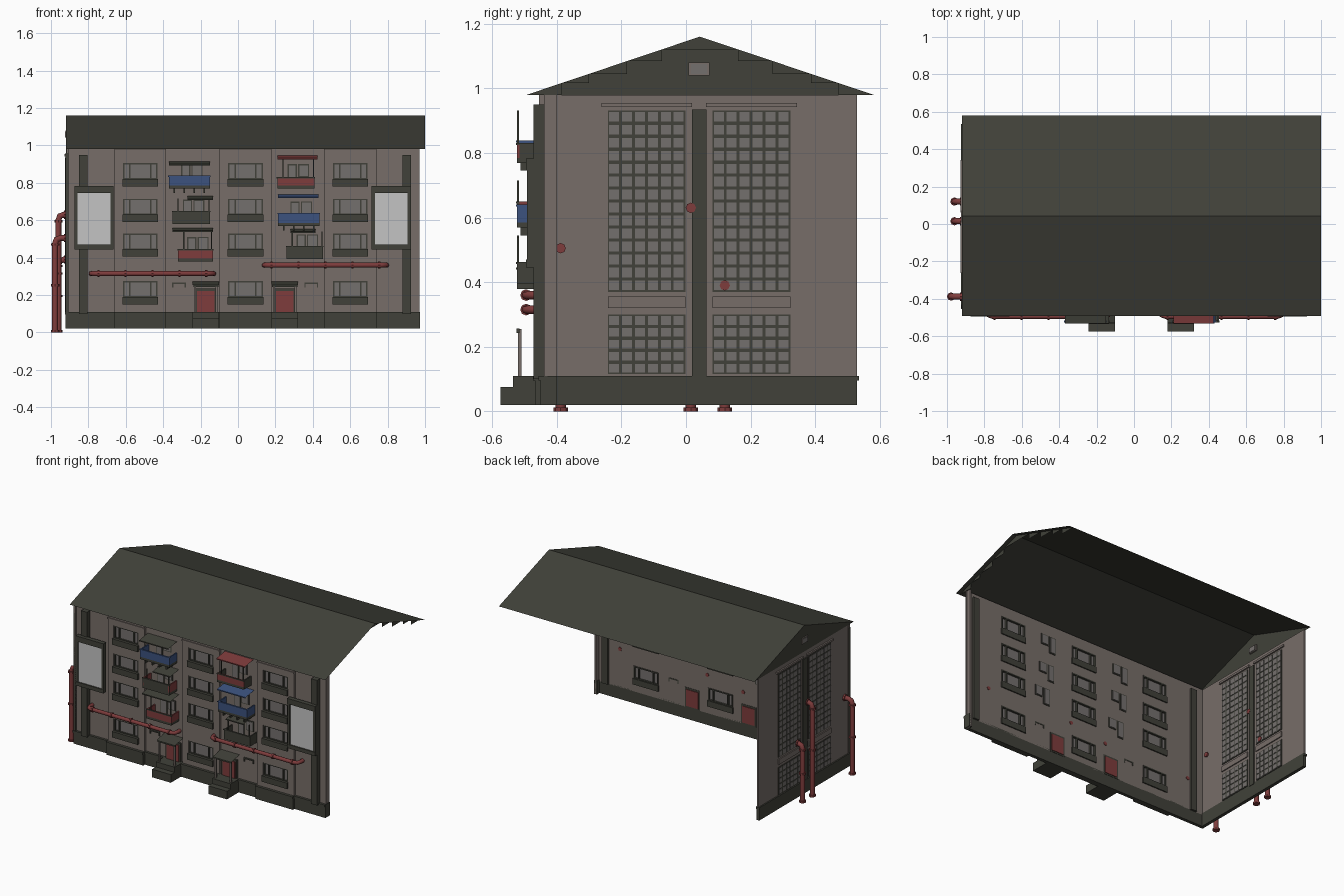
import bpy, bmesh, math
from mathutils import Vector

if "Cube" in bpy.data.objects:
    bpy.data.objects.remove(bpy.data.objects["Cube"])


def mat(name, c):
    m = bpy.data.materials.new(name)
    m.diffuse_color = (*c, 1)
    m.use_nodes = True
    m.node_tree.nodes["Principled BSDF"].inputs["Base Color"].default_value = m.diffuse_color
    return m


WALL = mat("grey_brown_plaster", (0.185, 0.155, 0.14))
DARK = mat("dark_olive", (0.052, 0.053, 0.041))
RED = mat("dull_red", (0.21, 0.045, 0.045))
BLUE = mat("dull_blue", (0.045, 0.085, 0.21))
GLASS = mat("grey_glass", (0.175, 0.16, 0.155))
BOARD = mat("pale_grey", (0.55, 0.55, 0.55))


def finish(bm, name, m):
    bmesh.ops.recalc_face_normals(bm, faces=bm.faces)
    me = bpy.data.meshes.new(name)
    bm.to_mesh(me)
    bm.free()
    me.materials.append(m)
    ob = bpy.data.objects.new(name, me)
    bpy.context.collection.objects.link(ob)
    return ob


def boxes(name, m, items):
    """items: (x0, x1, y0, y1, z0, z1)"""
    bm = bmesh.new()
    for x0, x1, y0, y1, z0, z1 in items:
        vs = bmesh.ops.create_cube(bm, size=1)["verts"]
        for v in vs:
            v.co = Vector((x0 if v.co.x < 0 else x1,
                           y0 if v.co.y < 0 else y1,
                           z0 if v.co.z < 0 else z1))
    return finish(bm, name, m)


def plates(name, m, polys):
    bm = bmesh.new()
    for p in polys:
        bm.faces.new([bm.verts.new(q) for q in p])
    return finish(bm, name, m)


def pipe(name, pts, r, flanges):
    """rounded polyline tube with flange rings at (position, axis)"""
    pts = [Vector(p) for p in pts]
    path = [pts[0]]
    for a, b, c in zip(pts, pts[1:], pts[2:]):
        ia, ic = b + (a - b).normalized() * 0.03, b + (c - b).normalized() * 0.03
        path += [ia, (ia + ic) / 4 + b / 2, ic]
    path.append(pts[-1])
    cu = bpy.data.curves.new(name, "CURVE")
    cu.dimensions = "3D"
    cu.bevel_depth, cu.bevel_resolution, cu.use_fill_caps = r, 2, True
    sp = cu.splines.new("POLY")
    sp.points.add(len(path) - 1)
    for p, q in zip(sp.points, path):
        p.co = (*q, 1)
    cu.materials.append(RED)
    bpy.context.collection.objects.link(bpy.data.objects.new(name, cu))
    bm = bmesh.new()
    for pos, ax in flanges:
        rot = Vector((0, 0, 1)).rotation_difference(Vector(ax)).to_matrix().to_4x4()
        rot.translation = Vector(pos)
        bmesh.ops.create_cone(bm, segments=8, radius1=r * 1.4, radius2=r * 1.4,
                              depth=0.012, cap_ends=True, matrix=rot)
    finish(bm, name + "_flanges", RED)


# --- front wall: plain strips and window bays with real openings
YW, YB, T = -0.44, -0.455, 0.012
TOPS = (0.905, 0.715, 0.53, 0.275)
BAYS = ((-0.66, -0.385), (-0.10, 0.18), (0.46, 0.74))
STRIPS = ((-0.92, -0.66), (-0.385, -0.10), (0.18, 0.46), (0.74, 0.97))
wall = [(a, b, YW, YW + T, 0.1, 0.98) for a, b in STRIPS]
frames, panes, sills, lintels, plinth = [], [], [], [], []
for a, b in BAYS:
    c = (a + b) / 2
    l, r = c - 0.093, c + 0.093
    wall += [(a, l, YB, YW + T, 0.1, 0.98), (r, b, YB, YW + T, 0.1, 0.98)]
    edges = [0.98] + [e for t in TOPS for e in (t, t - 0.09)] + [0.1]
    wall += [(l, r, YB, YW + T, edges[i + 1], edges[i]) for i in range(0, len(edges), 2)]
    lintels.append((a, b, YB - 0.006, YB, 0.94, 0.95))
    for t in TOPS:
        y0, y1 = YB + 0.004, YW + 0.016
        frames += [(l, r, y0, y1, t - 0.008, t), (l, r, y0, y1, t - 0.09, t - 0.08)]
        frames += [(c + d - 0.004, c + d + 0.004, y0, y1, t - 0.09, t)
                   for d in (-0.089, -0.055, 0.055, 0.089)]
        panes.append((l, r, YB + 0.012, YB + 0.018, t - 0.09, t))
        sills.append((l - 0.003, r + 0.003, YB - 0.014, YW + 0.02, t - 0.125, t - 0.085))
    plinth += [(a, b, YB - 0.012, YW + T, 0.02, 0.095), (a, b, YB - 0.018, YW + T, 0.095, 0.11)]
wall.append((0.955, 0.967, YW, -0.40, 0.02, 0.98))
boxes("front_wall", WALL, wall)
boxes("window_frames", DARK, frames)
boxes("window_panes", GLASS, panes)
boxes("window_sills", DARK, sills)
boxes("bay_lintels", WALL, lintels)
for a, b in STRIPS:
    plinth += [(a, b, YW - 0.01, YW + T, 0.02, 0.095), (a, b, YW - 0.016, YW + T, 0.095, 0.11)]
plinth += [(-0.922, -0.90, -0.45, 0.53, 0.02, 0.095), (-0.926, -0.90, -0.455, 0.535, 0.095, 0.11),
           (0.95, 0.972, -0.45, -0.40, 0.02, 0.11)]
boxes("plinth", DARK, plinth)
# dark corner pilasters
boxes("corner_pilasters", DARK, [(x - 0.022, x + 0.022, -0.472, -0.415, 0.1, 0.95) for x in (-0.827, 0.902)]
      + [(-0.921, -0.905, -0.45, -0.43, 0.1, 0.96)])

# --- left end wall with glass-block grids on both faces
XE = -0.917
boxes("end_wall", WALL, [(XE, XE + 0.012, -0.45, 0.53, 0.1, 0.98)])
grid, blocks, trim = [], [], []
for ya in (-0.242, 0.082):
    for z0, z1, rows in ((0.115, 0.30, 5), (0.37, 0.932, 14)):
        grid.append((XE - 0.004, XE + 0.016, ya, ya + 0.241, z0, z1))
        pz = (z1 - z0) / rows
        for i in range(6):
            for j in range(rows):
                y, z = ya + 0.004 + i * 0.04, z0 + j * pz + 0.005
                blocks.append((XE - 0.006, XE + 0.018, y, y + 0.031, z, z + pz - 0.010))
    trim += [(XE - 0.007, XE + 0.019, ya, ya + 0.241, 0.32, 0.355),
             (XE - 0.010, XE + 0.022, ya - 0.02, ya + 0.261, 0.942, 0.955)]
boxes("block_grid", DARK, grid)
boxes("glass_blocks", GLASS, blocks)
boxes("end_wall_trim", WALL, trim)
boxes("end_pilaster", DARK, [(XE - 0.008, XE + 0.02, 0.018, 0.064, 0.1, 0.935)])

# --- roof slopes, end gable and stepped gable teeth at the open end
YR, ZR, ZE, YF, YK = 0.043, 1.16, 0.98, -0.493, 0.58
plates("roof", DARK, [
    [(-0.92, YF, ZE), (1.0, YF, ZE), (1.0, YR, ZR), (-0.92, YR, ZR)],
    [(-0.92, YR, ZR), (1.0, YR, ZR), (1.0, YK, ZE), (-0.92, YK, ZE)]])
plates("end_gable", DARK, [[(XE, YF, ZE), (XE, YK, ZE), (XE, YR, ZR)]])
teeth = []
for ye in (YF, YK):
    steps = [0, 0.2, 0.36, 0.58, 0.78, 1]
    for s, t in zip(steps, steps[1:]):
        y0, y1 = ye + (YR - ye) * s, ye + (YR - ye) * t
        z0, z1 = ZE + (ZR - ZE) * s, ZE + (ZR - ZE) * t
        teeth.append([(0.97, y0, z0), (0.97, y1, z0), (0.97, y1, z1)])
plates("gable_teeth", DARK, teeth)
boxes("attic_window_frame", WALL, [(XE - 0.006, XE + 0.01, 0.008, 0.072, 1.04, 1.08)])
boxes("attic_window_pane", GLASS, [(XE - 0.009, XE + 0.013, 0.015, 0.065, 1.045, 1.075)])


# --- balconies: tray, railing panels, posts, sloped canopy and door behind
def balcony(name, x0, x1, z0, z1, body, side, roof, rx0, rx1, rz, feet):
    yf, yb, t = -0.523, YW, 0.008
    boxes(name + "_floor", DARK, [(x0, x1, yf, yb, z0 - 0.016, z0)])
    boxes(name + "_front", body, [(x0, x1, yf, yf + t, z0, z1)])
    boxes(name + "_sides", side, [(x0, x0 + t, yf, yb, z0, z1), (x1 - t, x1, yf, yb, z0, z1)])
    boxes(name + "_rail", body if feet else DARK, [(x0 - 0.003, x1 + 0.003, yf - 0.004, yf + t, z1 - 0.006, z1)])
    if feet:
        n = 4
        boxes(name + "_brackets", DARK, [(x - 0.004, x + 0.004, yf + 0.01, yb, z0 - 0.04, z0 - 0.016)
              for x in (x0 + 0.03 + i * (x1 - x0 - 0.06) / (n - 1) for i in range(n))])
    else:
        boxes(name + "_posts", DARK, [(x - 0.003, x + 0.003, yf, yf + 0.006, z1, rz)
              for x in (x0 + 0.03, x1 - 0.006)])
    plates(name + "_canopy", roof, [
        [(rx0, -0.532, rz), (rx1, -0.532, rz), (rx1, yb, rz + 0.014), (rx0, yb, rz + 0.014)],
        [(rx0, -0.532, rz - 0.007), (rx1, -0.532, rz - 0.007), (rx1, -0.532, rz), (rx0, -0.532, rz)]])
    c = (x0 + x1) / 2
    boxes(name + "_door_frame", DARK, [(c - 0.045, c + 0.005, YW - 0.004, YW + 0.016, z0, z0 + 0.115),
                                       (c + 0.012, c + 0.07, YW - 0.004, YW + 0.016, z0 + 0.045, z0 + 0.115)])
    boxes(name + "_door_glass", GLASS, [(c - 0.038, c - 0.002, YW - 0.007, YW + 0.019, z0 + 0.006, z0 + 0.108),
                                        (c + 0.018, c + 0.064, YW - 0.007, YW + 0.019, z0 + 0.051, z0 + 0.109)])


balcony("balcony_left_top", -0.37, -0.15, 0.785, 0.838, BLUE, BLUE, DARK, -0.37, -0.15, 0.90, True)
balcony("balcony_left_middle", -0.35, -0.15, 0.595, 0.65, DARK, RED, DARK, -0.27, -0.135, 0.715, False)
balcony("balcony_left_low", -0.32, -0.135, 0.395, 0.445, RED, RED, DARK, -0.35, -0.135, 0.545, False)
balcony("balcony_right_top", 0.21, 0.41, 0.785, 0.83, RED, DARK, RED, 0.21, 0.425, 0.932, False)
balcony("balcony_right_middle", 0.215, 0.435, 0.585, 0.64, BLUE, BLUE, BLUE, 0.215, 0.43, 0.725, True)
balcony("balcony_right_low", 0.26, 0.455, 0.41, 0.462, DARK, DARK, DARK, 0.28, 0.415, 0.54, False)

# --- entrances: porch, step, door, canopy on posts, low vent surround
for tag, c, vx in (("left", -0.172, -0.315), ("right", 0.25, 0.392)):
    boxes(tag + "_porch", DARK, [(c - 0.07, c + 0.07, -0.575, YW, 0.02, 0.075),
                                 (c - 0.07, c + 0.07, -0.535, YW, 0.075, 0.11)])
    boxes(tag + "_door_frame", DARK, [(c - 0.057, c + 0.057, YW - 0.012, YW + 0.014, 0.1, 0.235)])
    boxes(tag + "_door", RED, [(c - 0.046, c + 0.046, YW - 0.018, YW + 0.018, 0.11, 0.222)])
    boxes(tag + "_posts", WALL, [(c + s - 0.005, c + s + 0.005, -0.52, -0.51, 0.11, 0.255) for s in (-0.057, 0.057)])
    plates(tag + "_canopy", DARK, [
        [(c - 0.07, -0.53, 0.255), (c + 0.07, -0.53, 0.255), (c + 0.07, YW, 0.272), (c - 0.07, YW, 0.272)]])
    boxes(tag + "_canopy_edge", DARK, [(c - 0.067, c + 0.067, -0.525, -0.515, 0.243, 0.256)])
    boxes(tag + "_vent", DARK, [(vx - 0.037, vx + 0.037, YW - 0.008, YW + 0.014, 0.258, 0.266),
                                (vx - 0.037, vx - 0.030, YW - 0.008, YW + 0.014, 0.24, 0.258),
                                (vx + 0.030, vx + 0.037, YW - 0.008, YW + 0.014, 0.24, 0.258)])

# --- notice boards
for tag, a, b in (("left", -0.875, -0.665), ("right", 0.715, 0.925)):
    boxes(tag + "_board_back", DARK, [(a, b, -0.482, -0.465, 0.45, 0.775)])
    boxes(tag + "_board_panel", BOARD, [(a + 0.018, b - 0.018, -0.486, -0.48, 0.47, 0.745)])
    boxes(tag + "_board_frame", DARK, [
        (a, a + 0.018, -0.492, -0.465, 0.45, 0.775), (b - 0.018, b, -0.492, -0.465, 0.45, 0.775),
        (a, b, -0.495, -0.465, 0.745, 0.782), (a, b, -0.495, -0.465, 0.445, 0.47)])

# --- pipes along the front and down the end wall
for tag, a, b, z in (("left", -0.785, -0.13, 0.315), ("right", 0.14, 0.795, 0.36)):
    pipe("front_pipe_" + tag, [(a, -0.425, z), (a, -0.495, z), (b, -0.495, z), (b, -0.425, z)], 0.013,
         [((a + (b - a) * f, -0.495, z), (1, 0, 0)) for f in (0.06, 0.28, 0.5, 0.72, 0.94)])
for tag, x, y, z in (("low", -0.96, 0.12, 0.39), ("tall", -0.96, 0.015, 0.63), ("front", -0.978, -0.388, 0.505)):
    pipe("end_pipe_" + tag, [(-0.895, y, z), (x, y, z), (x, y, 0.0)], 0.016,
         [((x, y, 0.006), (0, 0, 1)), ((x, y, z - 0.035), (0, 0, 1)),
          ((x, y, z * 0.5), (0, 0, 1)), ((-0.925, y, z), (1, 0, 0))])
